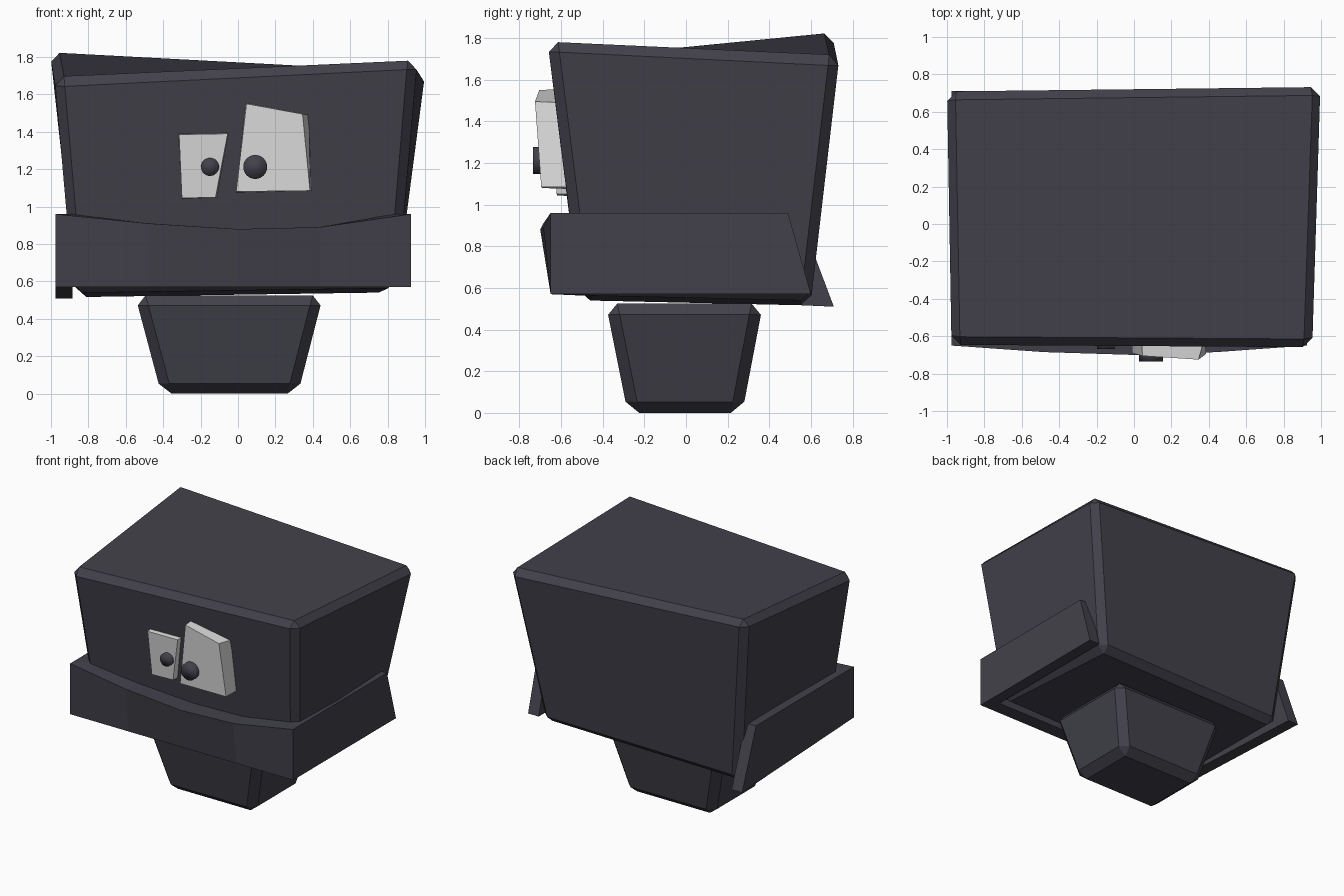
import bpy, bmesh, math

if "Cube" in bpy.data.objects:
    bpy.data.objects.remove(bpy.data.objects["Cube"])


def material(name, rgb):
    m = bpy.data.materials.new(name)
    m.diffuse_color = (*rgb, 1)
    m.use_nodes = True
    m.node_tree.nodes["Principled BSDF"].inputs["Base Color"].default_value = m.diffuse_color
    return m


DARK = material("dark slate", (0.055, 0.053, 0.07))
PALE = material("pale grey", (0.72, 0.72, 0.72))


def prism(name, rings, mat, bevel=0):
    """Loft a list of four-sided rings and cap both ends."""
    bm = bmesh.new()
    vs = [[bm.verts.new(p) for p in ring] for ring in rings]
    for a, b in zip(vs, vs[1:]):
        for i in range(4):
            j = (i + 1) % 4
            bm.faces.new((a[i], a[j], b[j], b[i]))
    bm.faces.new(vs[0][::-1])
    bm.faces.new(vs[-1])
    bmesh.ops.recalc_face_normals(bm, faces=bm.faces)
    if bevel:
        bmesh.ops.bevel(bm, geom=bm.edges[:], offset=bevel, segments=1,
                        affect='EDGES', clamp_overlap=True)
    me = bpy.data.meshes.new(name)
    bm.to_mesh(me)
    bm.free()
    me.materials.append(mat)
    ob = bpy.data.objects.new(name, me)
    bpy.context.collection.objects.link(ob)
    return ob


# Skewed head block with chamfered edges
prism("head", [
    [(-0.88, -0.51, 0.54), (0.855, -0.51, 0.565), (0.80, 0.60, 0.54), (-0.86, 0.60, 0.515)],
    [(-0.98, -0.652, 1.69), (0.957, -0.665, 1.785), (1.005, 0.738, 1.715), (-1.005, 0.713, 1.83)],
], DARK, 0.05)

# Tapered foot
prism("foot", [
    [(-0.41, -0.28, 0), (0.32, -0.28, 0), (0.32, 0.27, 0), (-0.41, 0.27, 0)],
    [(-0.55, -0.385, 0.525), (0.455, -0.385, 0.525), (0.455, 0.37, 0.525), (-0.55, 0.37, 0.525)],
], DARK, 0.055)


# U-shaped jaw band: section = outer bottom, outer top, inner top, inner bottom
def wing_end(xo, xi, y_bottom, y_top, z_bottom):
    return [(xo, y_bottom, z_bottom), (xo, y_top, 0.96), (xi, y_top, 0.96), (xi, y_bottom, z_bottom)]


def front_section(x, xi, y, z):
    return [(x, -0.65, 0.57), (x, y, z), (xi, -0.54, z), (xi, -0.54, 0.57)]


prism("jaw_band", [
    wing_end(-0.975, -0.885, 0.71, 0.54, 0.51),
    front_section(-0.975, -0.885, -0.65, 0.96),
    front_section(-0.48, -0.47, -0.685, 0.91),
    front_section(0.0, 0.0, -0.70, 0.88),
    front_section(0.44, 0.43, -0.685, 0.89),
    front_section(0.925, 0.835, -0.65, 0.96),
    wing_end(0.925, 0.835, 0.60, 0.49, 0.57),
], DARK)

# Mismatched eye plates
prism("large_eye", [
    [(-0.01, -0.69, 1.08), (0.385, -0.695, 1.085), (0.345, -0.725, 1.495), (0.045, -0.705, 1.55)],
    [(-0.01, -0.56, 1.075), (0.39, -0.56, 1.085), (0.38, -0.60, 1.49), (0.04, -0.60, 1.555)],
], PALE)
prism("small_eye", [
    [(-0.30, -0.62, 1.045), (-0.12, -0.62, 1.05), (-0.055, -0.655, 1.39), (-0.315, -0.65, 1.385)],
    [(-0.30, -0.55, 1.04), (-0.11, -0.55, 1.05), (-0.05, -0.59, 1.395), (-0.32, -0.59, 1.39)],
], PALE)

# Round pupils
for name, x, y, r in (("large_pupil", 0.092, -0.70, 0.064), ("small_pupil", -0.15, -0.632, 0.048)):
    bpy.ops.mesh.primitive_cylinder_add(vertices=32, radius=r, depth=0.07,
                                        location=(x, y, 1.212), rotation=(math.pi / 2, 0, 0))
    ob = bpy.context.object
    ob.name = name
    ob.data.materials.append(DARK)
    bpy.ops.object.shade_smooth()
